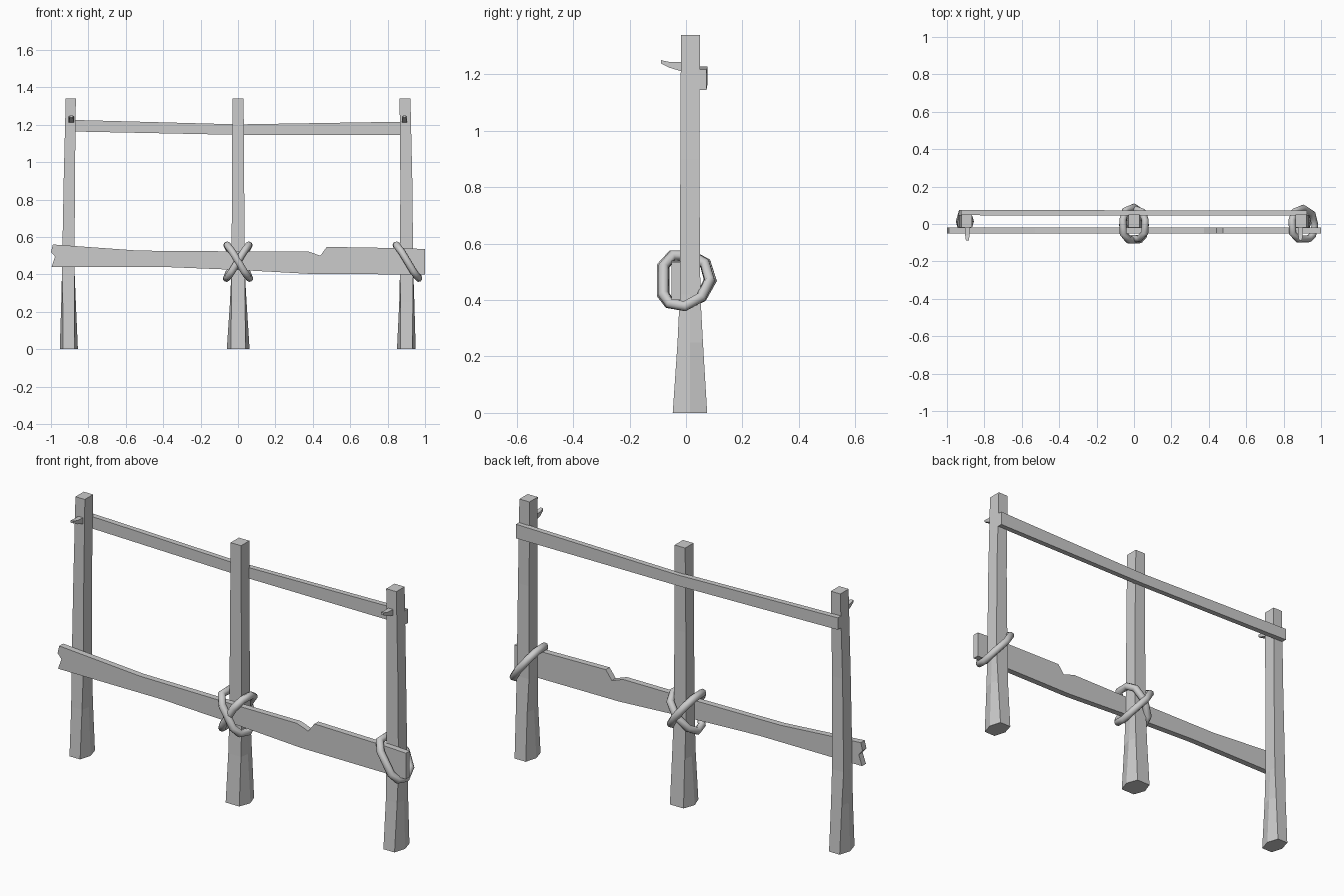
import bpy, bmesh
from mathutils import Vector

if "Cube" in bpy.data.objects:
    bpy.data.objects.remove(bpy.data.objects["Cube"])


def mesh_object(name, verts, faces):
    me = bpy.data.meshes.new(name)
    bm = bmesh.new()
    vs = [bm.verts.new(v) for v in verts]
    for f in faces:
        bm.faces.new([vs[i] for i in f])
    bmesh.ops.recalc_face_normals(bm, faces=bm.faces)
    bm.to_mesh(me)
    bm.free()
    ob = bpy.data.objects.new(name, me)
    bpy.context.collection.objects.link(ob)
    return ob


def loft(name, rings):
    """Skin equal-length rings of points and cap both ends."""
    n = len(rings[0])
    verts = [p for r in rings for p in r]
    faces = [list(range(n)), list(range(len(verts) - n, len(verts)))]
    for k in range(len(rings) - 1):
        for i in range(n):
            j = (i + 1) % n
            faces.append((k * n + i, k * n + j, (k + 1) * n + j, (k + 1) * n + i))
    return mesh_object(name, verts, faces)


# Posts: six-sided flared foot narrowing to a square shaft
def post(name, levels):
    rings = []
    for z, x0, x1, y0, y1, e in levels:
        ym = (y0 + y1) / 2
        rings.append([(x0 + e, y0, z), (x1 - e, y0, z), (x1, ym, z),
                      (x1 - e, y1, z), (x0 + e, y1, z), (x0, ym, z)])
    return loft(name, rings)


post("left_post", [(0, -.953, -.856, -.047, .075, .018), (.25, -.945, -.867, -.03, .06, .008),
                   (.42, -.941, -.874, -.022, .051, 0), (.9, -.932, -.872, -.02, .047, 0),
                   (1.34, -.921, -.867, -.018, .05, 0)])
post("middle_post", [(0, -.06, .062, -.047, .075, .022), (.25, -.043, .046, -.03, .06, .008),
                     (.42, -.035, .036, -.022, .051, 0), (.9, -.032, .033, -.02, .047, 0),
                     (1.34, -.03, .03, -.018, .05, 0)])
post("right_post", [(0, .85, .95, -.047, .075, .018), (.25, .862, .943, -.03, .06, .008),
                    (.42, .866, .937, -.022, .051, 0), (.9, .868, .932, -.02, .047, 0),
                    (1.34, .864, .922, -.018, .05, 0)])


# Top rail: sagging batten behind the posts
loft("top_rail", [[(x, y0, z0), (x, y1, z0), (x, y1, z1), (x, y0, z1)]
                  for x, y0, y1, z0, z1 in [(-.925, .047, .076, 1.165, 1.227),
                                            (0, .045, .073, 1.146, 1.202),
                                            (.925, .045, .073, 1.144, 1.217)]])

# Lower plank: broken board with splintered left end and notch
top = [(-.99, .56), (-.53, .527), (0, .523), (.375, .523), (.44, .50), (.475, .547), (.9, .54), (1, .535)]
bottom = [(-.997, .44), (-.4, .44), (0, .424), (.4, .402), (1, .40)]
outline = top + bottom[::-1] + [(-.978, .495), (-1, .52)]
loft("lower_plank", [[(x, y, z) for x, z in outline] for y in (-.052, -.02)])

# Bent pegs fixing the rail
for side, x in (("left", -.891), ("right", .89)):
    rings = [[(x - w, y, z0), (x + w, y, z0), (x + w, y, z1), (x - w, y, z1)]
             for y, w, z0, z1 in [(.03, .014, 1.21, 1.245), (-.02, .014, 1.212, 1.243),
                                  (-.06, .012, 1.224, 1.244), (-.088, .008, 1.238, 1.25)]]
    loft(side + "_peg", rings)


# Rope lashings: closed tilted loops (y, height offset, sideways offset)
LOOP = [(-.083, .05, -.03), (-.083, -.05, .03), (-.06, -.082, .052), (-.005, -.092, .062),
        (.055, -.06, .048), (.088, 0, 0), (.07, .06, -.045), (.02, .087, -.06), (-.05, .088, -.058)]


def rope(name, cx, flip, grow=1.0):
    cu = bpy.data.curves.new(name, 'CURVE')
    cu.dimensions = '3D'
    cu.bevel_depth = .019
    cu.bevel_resolution = 2
    sp = cu.splines.new('POLY')
    sp.points.add(len(LOOP) - 1)
    for p, (y, dz, dx) in zip(sp.points, LOOP):
        p.co = (cx + flip * dx, y * grow, .47 + dz, 1)
    sp.use_cyclic_u = True
    ob = bpy.data.objects.new(name, cu)
    bpy.context.collection.objects.link(ob)
    bpy.ops.object.select_all(action='DESELECT')
    ob.select_set(True)
    bpy.context.view_layer.objects.active = ob
    bpy.ops.object.convert(target='MESH')
    bpy.ops.object.shade_smooth()


rope("middle_rope_a", 0, 1, 1.03)
rope("middle_rope_b", 0, -1, .93)
rope("right_rope", .905, 1, .96)
